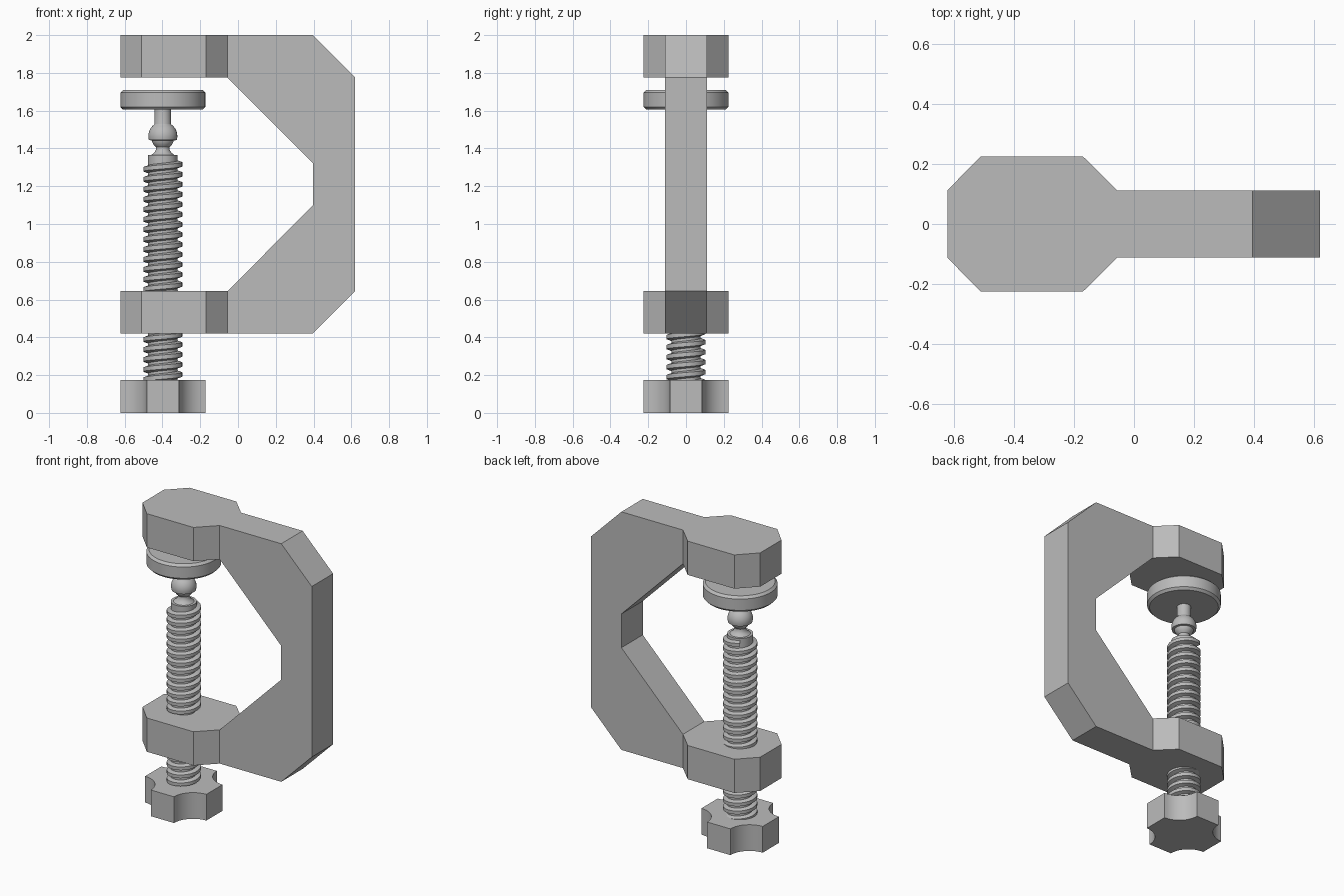
import bpy, bmesh, math
from mathutils import Vector

cube = bpy.data.objects.get("Cube")
if cube:
    bpy.data.objects.remove(cube, do_unlink=True)

SCREW_X = -0.398

# Single cast metal colour
metal = bpy.data.materials.new("grey_metal")
metal.use_nodes = True
metal.diffuse_color = (0.5, 0.5, 0.5, 1)
shader = next(n for n in metal.node_tree.nodes if n.type == 'BSDF_PRINCIPLED')
shader.inputs["Base Color"].default_value = (0.5, 0.5, 0.5, 1)


def finish(bm, name, location=(0, 0, 0), smooth_angle=None):
    """Turn a bmesh into a named, coloured object."""
    bmesh.ops.recalc_face_normals(bm, faces=bm.faces)
    mesh = bpy.data.meshes.new(name)
    bm.to_mesh(mesh)
    bm.free()
    mesh.materials.append(metal)
    if smooth_angle:
        mesh.polygons.foreach_set("use_smooth", [True] * len(mesh.polygons))
        mesh.set_sharp_from_angle(angle=math.radians(smooth_angle))
    obj = bpy.data.objects.new(name, mesh)
    obj.location = location
    bpy.context.collection.objects.link(obj)
    return obj


def prism(bm, points, depth):
    """Extrude a closed outline of 3D points along a vector."""
    face = bm.faces.new([bm.verts.new(p) for p in points])
    new = bmesh.ops.extrude_face_region(bm, geom=[face], use_keep_orig=True)
    verts = [g for g in new["geom"] if isinstance(g, bmesh.types.BMVert)]
    bmesh.ops.translate(bm, vec=Vector(depth), verts=verts)


def lathe(name, profile, segments=48):
    """Spin (radius, z) pairs round the screw axis."""
    bm = bmesh.new()
    verts = [bm.verts.new((r, 0, z)) for r, z in profile]
    edges = [bm.edges.new(pair) for pair in zip(verts, verts[1:])]
    bmesh.ops.spin(bm, geom=verts + edges, cent=(0, 0, 0), axis=(0, 0, 1),
                   angle=math.tau, steps=segments, use_duplicate=False)
    bmesh.ops.remove_doubles(bm, verts=bm.verts, dist=0.0001)
    return finish(bm, name, (SCREW_X, 0, 0), 35)


# Frame: C-shaped web with two chamfered jaws, welded into one shell
JOIN, HALF, THICK = -0.056, 0.112, 0.224
LOW, HIGH = 0.42, 2.0
bm = bmesh.new()
web = [(JOIN, HIGH), (0.396, HIGH), (0.62, HIGH - THICK), (0.62, LOW + THICK),
       (0.396, LOW), (JOIN, LOW), (JOIN, LOW + THICK), (0.396, 1.098),
       (0.396, 1.322), (JOIN, HIGH - THICK)]
prism(bm, [(x, -HALF, z) for x, z in web], (0, THICK, 0))
side = [(JOIN, HALF), (-0.17, 0.225), (-0.512, 0.225), (-0.623, HALF)]
jaw = side + [(x, -y) for x, y in reversed(side)]
for base in (LOW, HIGH - THICK):
    prism(bm, [(x, y, base) for x, y in jaw], (0, 0, THICK))
inner = [f for f in bm.faces if all(abs(v.co.x - JOIN) < 0.001 for v in f.verts)]
bmesh.ops.delete(bm, geom=inner, context='FACES')
bmesh.ops.remove_doubles(bm, verts=bm.verts, dist=0.001)
finish(bm, "clamp_frame")

# Screw core with waisted tip and ball
ball = [(0.06 * math.cos(a), 1.455 + 0.06 * math.sin(a))
        for a in (math.radians(-54 + 18 * i) for i in range(9))]
lathe("screw_core", [(0, 0.1), (0.078, 0.1), (0.078, 1.365), (0.062, 1.365),
                     (0.045, 1.378), (0.036, 1.393)] + ball)

# Helical thread ridge
PITCH, STEPS, BOTTOM, TOP = 0.053, 32, 0.15, 1.335
section = [(0.074, -0.021), (0.103, -0.011), (0.103, 0.011), (0.074, 0.021)]
bm = bmesh.new()
rings = []
for i in range(int((TOP - BOTTOM) / PITCH * STEPS) + 1):
    a = math.tau * i / STEPS
    z = BOTTOM + PITCH * i / STEPS
    rings.append([bm.verts.new((r * math.cos(a), r * math.sin(a), z + h))
                  for r, h in section])
for low, high in zip(rings, rings[1:]):
    for k in range(4):
        n = (k + 1) % 4
        bm.faces.new((low[k], low[n], high[n], high[k]))
bm.faces.new(rings[0])
bm.faces.new(rings[-1])
finish(bm, "screw_thread", (SCREW_X, 0, 0), 30)

# Ball socket with stem, open underneath
dome = [(0.077 * math.cos(a), 1.465 + 0.077 * math.sin(a))
        for a in (math.radians(-16 + 12 * i) for i in range(7))]
lathe("ball_socket", [(0.058, 1.443)] + dome + [(0.043, 1.529), (0.043, 1.62)])

# Pressure pad
lathe("pressure_pad", [(0, 1.605), (0.21, 1.605), (0.225, 1.62),
                       (0.225, 1.695), (0.21, 1.71), (0, 1.71)], 64)

# Four-lobed knob: flat lobe ends joined by scooped valleys
R, LOBE = 0.225, 0.085
scoop = R - LOBE
outline = []
for quarter in range(4):
    turn = quarter * math.pi / 2
    for i in range(11):
        a = -math.pi / 2 - i * math.pi / 20
        x, y = R + scoop * math.cos(a), R + scoop * math.sin(a)
        outline.append((x * math.cos(turn) - y * math.sin(turn),
                        x * math.sin(turn) + y * math.cos(turn), 0))
bm = bmesh.new()
prism(bm, outline, (0, 0, 0.174))
finish(bm, "turning_knob", (SCREW_X, 0, 0), 30)
